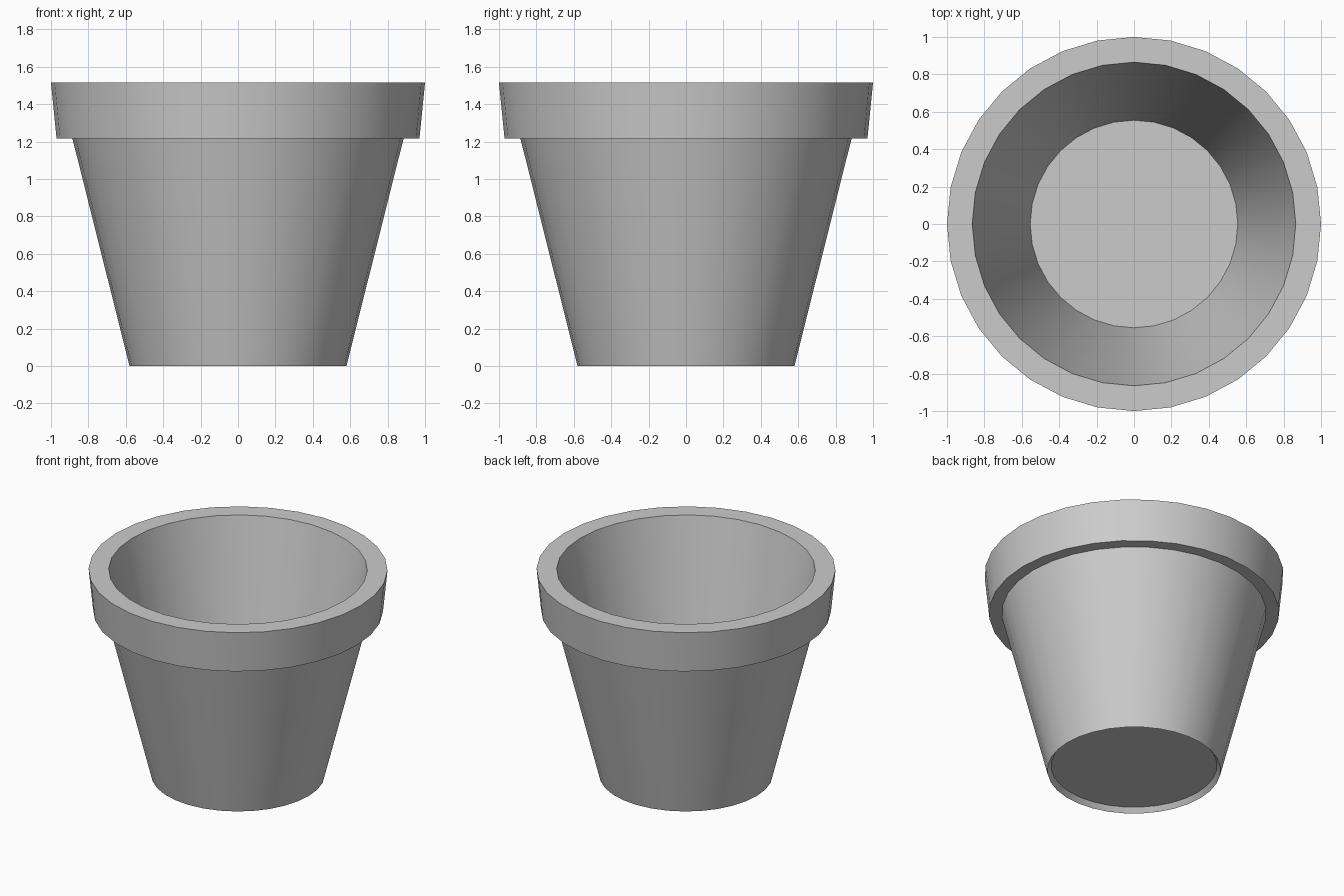
import bpy, bmesh
from math import sin, cos, tau

SIDES = 32

if "Cube" in bpy.data.objects:
    bpy.data.objects.remove(bpy.data.objects["Cube"])

# Plain grey clay
clay = bpy.data.materials.new("grey clay")
clay.use_nodes = True
clay.diffuse_color = (0.6, 0.6, 0.6, 1)
clay.node_tree.nodes["Principled BSDF"].inputs["Base Color"].default_value = (0.6, 0.6, 0.6, 1)

# Pot section as (radius, height), from the underside, round the rim, to the floor
profile = [
    (0.555, 0.035),  # recessed base
    (0.58, 0.0),     # foot
    (0.885, 1.215),  # top of the tapered wall
    (0.97, 1.215),   # underside of the rim
    (1.0, 1.515),    # outer lip
    (0.865, 1.515),  # inner lip
]

# Spin the section; the inner wall runs back down to the floor
bm = bmesh.new()
rings = [[bm.verts.new((r * cos(tau * i / SIDES), r * sin(tau * i / SIDES), z))
          for i in range(SIDES)] for r, z in profile]
for low, high in zip(rings, rings[1:] + rings[:1]):
    for i in range(SIDES):
        j = (i + 1) % SIDES
        bm.faces.new((low[i], low[j], high[j], high[i]))

# Floor and base share one thin disc
bm.faces.new(rings[0])

mesh = bpy.data.meshes.new("flower_pot")
bm.to_mesh(mesh)
bm.free()
mesh.materials.append(clay)
pot = bpy.data.objects.new("flower_pot", mesh)
bpy.context.collection.objects.link(pot)

# Smooth walls with crisp rims
bpy.ops.object.select_all(action="DESELECT")
pot.select_set(True)
bpy.context.view_layer.objects.active = pot
bpy.ops.object.shade_smooth_by_angle(angle=0.52)
